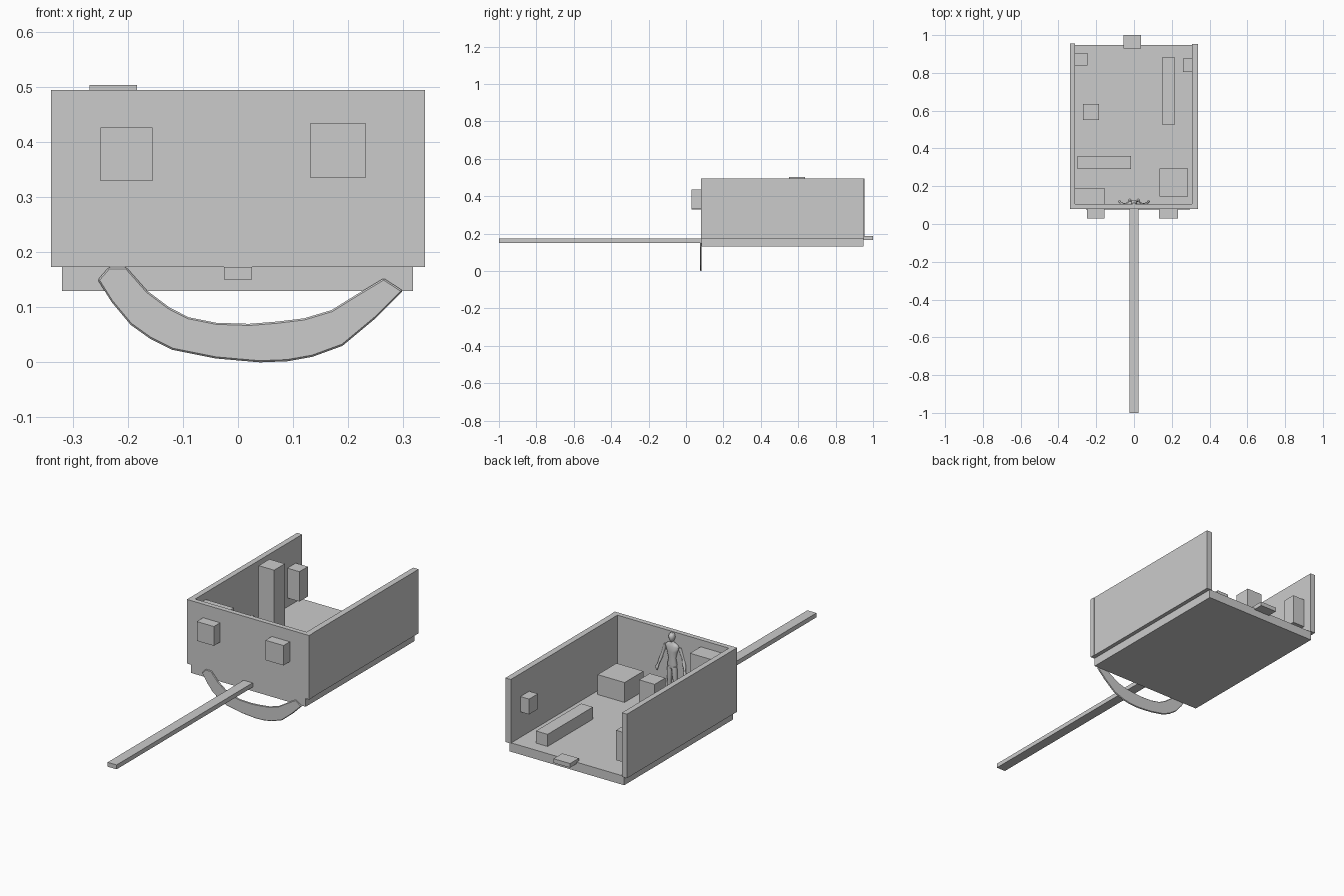
import bpy, bmesh, math
from mathutils import Vector


def finish(name, bm):
    bmesh.ops.recalc_face_normals(bm, faces=bm.faces)
    me = bpy.data.meshes.new(name)
    bm.to_mesh(me)
    bm.free()
    ob = bpy.data.objects.new(name, me)
    bpy.context.collection.objects.link(ob)
    return ob


def box(name, x0, x1, y0, y1, z0, z1):
    bm = bmesh.new()
    bmesh.ops.create_cube(bm, size=1)
    for v in bm.verts:
        v.co = Vector(((x0 + x1) / 2 + v.co.x * (x1 - x0),
                       (y0 + y1) / 2 + v.co.y * (y1 - y0),
                       (z0 + z1) / 2 + v.co.z * (z1 - z0)))
    return finish(name, bm)


def limb(name, rings, sides=10):
    """Vertical loft; each ring is x, y, z, half width, half depth."""
    bm = bmesh.new()
    loops = []
    for x, y, z, w, d in rings:
        loops.append([bm.verts.new((x + w * math.cos(a), y + d * math.sin(a), z))
                      for a in (2 * math.pi * i / sides for i in range(sides))])
    for a, b in zip(loops, loops[1:]):
        for i in range(sides):
            j = (i + 1) % sides
            bm.faces.new((a[i], a[j], b[j], b[i]))
    bm.faces.new(loops[0])
    bm.faces.new(loops[-1])
    for f in bm.faces:
        f.smooth = len(f.verts) == 4
    return finish(name, bm)


# Room shell, open at the back and top
FLOOR = 0.175
box("floor_slab", -0.32, 0.318, 0.083, 0.948, 0.13, FLOOR)
box("front_wall", -0.34, 0.34, 0.08, 0.105, 0.173, 0.495)
box("left_wall", -0.34, -0.312, 0.105, 0.955, 0.173, 0.495)
box("right_wall", 0.308, 0.338, 0.105, 0.952, 0.173, 0.495)

# Long pole in front and the step at the back
box("front_pole", -0.025, 0.025, -1.0, 0.085, 0.151, 0.173)
box("back_step", -0.055, 0.037, 0.93, 1.0, 0.167, 0.188)

# Boxes on the outside of the front wall
box("front_box_left", -0.25, -0.155, 0.03, 0.08, 0.33, 0.427)
box("front_box_right", 0.132, 0.232, 0.03, 0.08, 0.335, 0.435)

# Furniture
box("tall_pillar", -0.27, -0.184, 0.55, 0.635, FLOOR, 0.504)
box("left_wall_box", -0.312, -0.245, 0.838, 0.905, 0.22, 0.37)
box("right_wall_box", 0.26, 0.308, 0.805, 0.875, 0.303, 0.38)
box("long_bench", 0.15, 0.215, 0.525, 0.885, FLOOR, 0.236)
box("low_counter", -0.3, -0.015, 0.29, 0.36, FLOOR, 0.25)
box("corner_cabinet", -0.312, -0.155, 0.105, 0.19, FLOOR, 0.46)
box("square_table", 0.135, 0.285, 0.145, 0.295, FLOOR, 0.275)

# Curved band hanging under the front edge
outer = [(-0.255, 0.15), (-0.23, 0.11), (-0.195, 0.068), (-0.16, 0.043), (-0.12, 0.023),
         (-0.04, 0.007), (0.04, 0.0), (0.09, 0.002), (0.135, 0.01), (0.19, 0.03),
         (0.25, 0.08), (0.3, 0.13)]
inner = [(-0.235, 0.173), (-0.203, 0.173), (-0.165, 0.13), (-0.125, 0.1), (-0.09, 0.082),
         (-0.04, 0.072), (0.02, 0.07), (0.07, 0.074), (0.12, 0.08), (0.17, 0.095),
         (0.215, 0.123), (0.265, 0.153)]
bm = bmesh.new()
rows = [[bm.verts.new((x, 0.083, z)) for x, z in line] for line in (outer, inner)]
for i in range(len(outer) - 1):
    bm.faces.new((rows[0][i], rows[0][i + 1], rows[1][i + 1], rows[1][i]))
band = finish("hanging_band", bm)
for p in band.data.polygons:
    if p.normal.y > 0:
        p.flip()
solid = band.modifiers.new("thickness", 'SOLIDIFY')
solid.thickness = 0.008
solid.offset = -1
for v in band.data.vertices:
    v.co.y = 0.076
bev = band.modifiers.new("soft_edge", 'BEVEL')
bev.width = 0.003
bev.segments = 1

# Standing figure, half sunk in the front wall
Y = 0.108
limb("figure_torso", [(0, Y, 0.315, 0.022, 0.012), (0, Y, 0.335, 0.027, 0.015),
                      (0, Y, 0.365, 0.02, 0.012), (0, Y + 0.001, 0.40, 0.029, 0.016),
                      (0, Y, 0.425, 0.04, 0.014), (0, Y, 0.437, 0.028, 0.011),
                      (0, Y, 0.445, 0.009, 0.009), (0, Y + 0.002, 0.458, 0.009, 0.009)])
limb("figure_head", [(0, Y + 0.004, 0.45, 0.007, 0.009), (0, Y + 0.003, 0.46, 0.013, 0.016),
                     (0, Y + 0.002, 0.473, 0.016, 0.019), (0, Y + 0.002, 0.486, 0.013, 0.016),
                     (0, Y, 0.493, 0.006, 0.008)])
for s, side in ((-1, "left"), (1, "right")):
    limb(side + "_leg", [(s * 0.02, Y, FLOOR, 0.008, 0.009), (s * 0.019, Y, 0.195, 0.007, 0.008),
                         (s * 0.018, Y - 0.001, 0.225, 0.011, 0.012),
                         (s * 0.016, Y, 0.25, 0.01, 0.011),
                         (s * 0.014, Y, 0.29, 0.014, 0.015), (s * 0.012, Y, 0.325, 0.013, 0.013)])
    limb(side + "_foot", [(s * 0.022, Y + 0.008, FLOOR, 0.009, 0.018),
                          (s * 0.021, Y + 0.005, 0.186, 0.007, 0.011)])
    limb(side + "_arm", [(s * 0.077, Y + 0.014, 0.29, 0.004, 0.004),
                         (s * 0.077, Y + 0.011, 0.307, 0.008, 0.007),
                         (s * 0.073, Y + 0.006, 0.32, 0.005, 0.005),
                         (s * 0.066, Y, 0.345, 0.008, 0.008),
                         (s * 0.058, Y - 0.008, 0.37, 0.008, 0.008),
                         (s * 0.038, Y - 0.004, 0.425, 0.01, 0.01)], 8)
